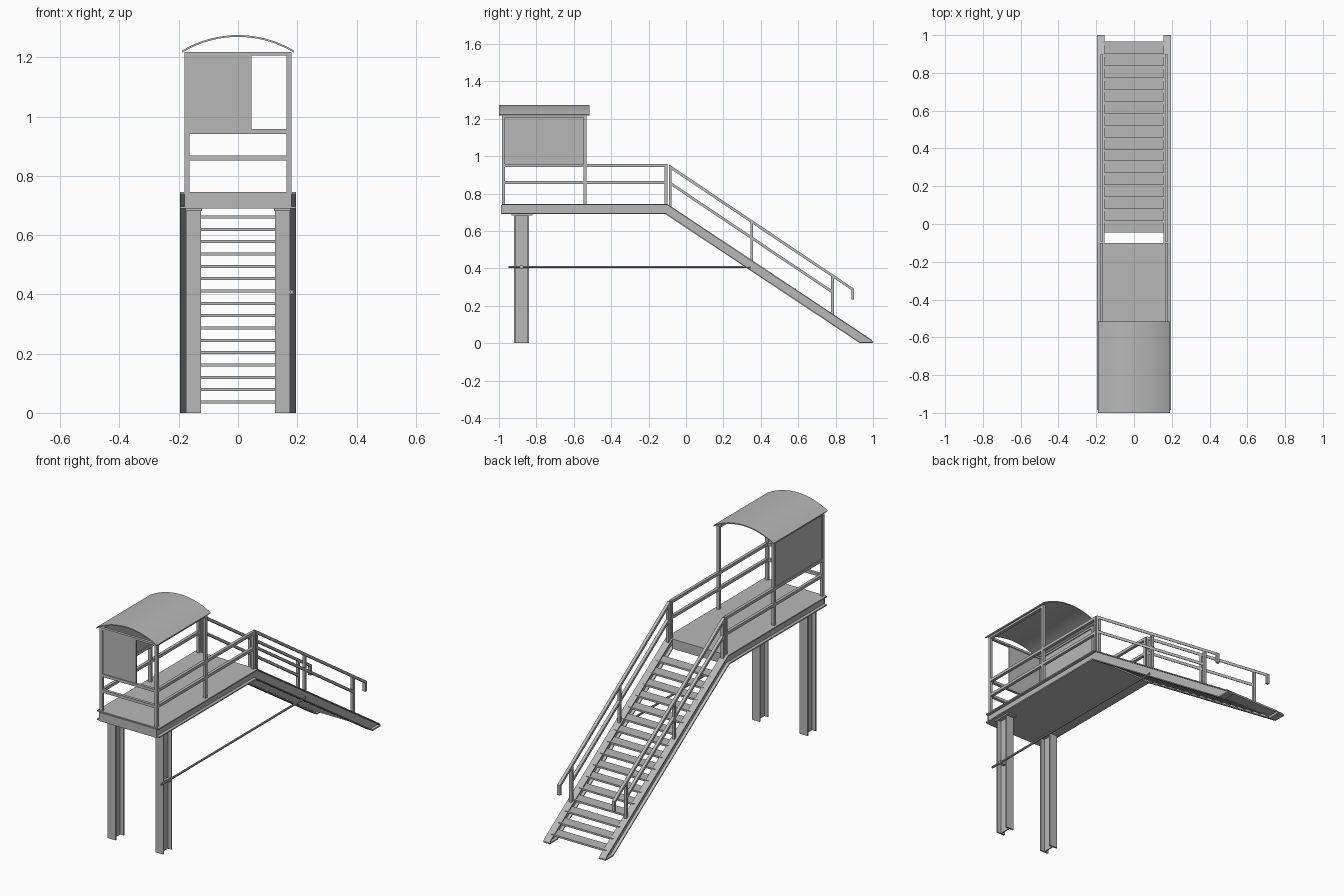
import bpy
import math

cube = bpy.data.objects.get("Cube")
if cube:
    bpy.data.objects.remove(cube, do_unlink=True)

# Single painted steel colour
steel = bpy.data.materials.new("grey steel")
steel.use_nodes = True
GREY = (0.48, 0.48, 0.48, 1)
steel.diffuse_color = GREY
steel.node_tree.nodes["Principled BSDF"].inputs["Base Color"].default_value = GREY


def prism(name, outline, lo, hi, axis="x"):
    """Extrude an outline along x (outline is y,z), y (x,z) or z (x,y)."""
    place = {"x": lambda p, t: (t, p[0], p[1]),
             "y": lambda p, t: (p[0], t, p[1]),
             "z": lambda p, t: (p[0], p[1], t)}[axis]
    area = sum(a[0] * b[1] - b[0] * a[1]
               for a, b in zip(outline, outline[1:] + outline[:1]))
    if (area > 0) == (axis == "y"):
        outline = outline[::-1]
    n = len(outline)
    verts = [place(p, t) for t in (lo, hi) for p in outline]
    faces = [tuple(reversed(range(n))), tuple(range(n, 2 * n))]
    faces += [(i, (i + 1) % n, n + (i + 1) % n, n + i) for i in range(n)]
    mesh = bpy.data.meshes.new(name)
    mesh.from_pydata(verts, [], faces)
    mesh.materials.append(steel)
    obj = bpy.data.objects.new(name, mesh)
    bpy.context.collection.objects.link(obj)
    return obj


def box(name, x, y, z):
    return prism(name, [(x[0], y[0]), (x[1], y[0]), (x[1], y[1]), (x[0], y[1])],
                 z[0], z[1], "z")


def strip(path, depth):
    """Band of constant vertical depth hanging below a path."""
    return path + [(y, z - depth) for y, z in reversed(path)]


def both(name, outline, lo, hi):
    """Mirrored pair of side parts."""
    prism("left_" + name, outline, lo, hi)
    prism("right_" + name, outline, -hi, -lo)


def rect(y, z):
    return [(y[0], z[0]), (y[1], z[0]), (y[1], z[1]), (y[0], z[1])]


FRONT, BEND = -0.985, -0.1
TOP, BASE = 0.745, 0.69
RAIL_IN, RAIL_OUT = 0.163, 0.18

# Bent I-beams carrying the platform and the stair
top_path = [(FRONT, TOP), (BEND, TOP), (0.988, 0.022), (1.0, 0.008)]
low_path = [(FRONT, BASE + 0.007), (BEND - 0.01, BASE + 0.007), (0.93, 0.007), (1.0, 0.007)]
both("beam_web", top_path + [(1.0, 0), (0.93, 0), (BEND - 0.01, BASE), (FRONT, BASE)],
     0.172, 0.178)
both("beam_top_flange", strip(top_path, 0.007), 0.155, 0.195)
both("beam_bottom_flange", strip(low_path, 0.007), 0.155, 0.195)

# Platform deck and front end plate
box("deck", (-0.156, 0.156), (FRONT, BEND), (BASE, TOP))
box("deck_front_plate", (-0.18, 0.18), (FRONT - 0.005, FRONT), (BASE, TOP - 0.006))

# Stair treads
for i in range(16):
    y, z = 0.932 - i * 0.063, 0.032 + i * 0.0416
    box(f"tread_{i + 1}", (-0.173, 0.173), (y - 0.033, y + 0.033), (z, z + 0.01))

# I-section legs with head plates
both("leg_head_plate", rect((-0.932, -0.822), (0.682, BASE)), 0.122, 0.178)
both("leg_front_flange", rect((-0.92, -0.912), (0, 0.682)), 0.125, 0.175)
both("leg_back_flange", rect((-0.848, -0.84), (0, 0.682)), 0.125, 0.175)
both("leg_web", rect((-0.912, -0.848), (0, 0.682)), 0.147, 0.153)

# Platform railings and shelter posts
for name, y, height in (("front_post", -0.975, 1.218), ("shelter_back_post", -0.54, 1.218),
                        ("platform_end_post", -0.108, 0.957)):
    both(name, rect((y - 0.008, y + 0.008), (TOP, height)), RAIL_IN, RAIL_OUT)
for name, z in (("mid_rail", 0.86), ("top_rail", 0.95)):
    span = (z - 0.008, z + 0.008)
    both("side_" + name, rect((-0.967, -0.116), span), RAIL_IN, RAIL_OUT)
    box("front_" + name, (-RAIL_IN, RAIL_IN), (-0.983, -0.967), span)

# Stair railings, the top one turning down at its end
both("stair_top_rail",
     [(-0.092, 0.957), (0.898, 0.292), (0.898, 0.235), (0.885, 0.235),
      (0.885, 0.284), (-0.092, 0.939)], RAIL_IN, RAIL_OUT)
both("stair_mid_rail", strip([(-0.08, 0.861), (0.78, 0.284)], 0.017), RAIL_IN, RAIL_OUT)
for name, y, foot, head in (("upper", -0.085, 0.73, 0.945), ("middle", 0.352, 0.44, 0.65),
                            ("lower", 0.783, 0.15, 0.36)):
    both(f"stair_{name}_post", rect((y - 0.007, y + 0.007), (foot, head)), RAIL_IN, RAIL_OUT)

# Shelter frame and wall panels
both("shelter_side_bar", rect((-0.967, -0.548), (1.206, 1.218)), RAIL_IN, RAIL_OUT)
box("shelter_front_bar", (-RAIL_IN, RAIL_IN), (-0.983, -0.967), (1.206, 1.218))
box("front_panel", (-RAIL_IN, 0.045), (-0.978, -0.972), (0.958, 1.206))
box("right_panel", (-0.175, -0.169), (-0.967, -0.548), (0.958, 1.206))

# Curved sheet roof
RADIUS, HALF = 0.367, math.asin(0.19 / 0.367)
angles = [HALF * (i / 12 - 1) for i in range(25)]


def arc(r):
    return [(r * math.sin(a), 1.275 - RADIUS + r * math.cos(a)) for a in angles]


roof = prism("roof", arc(RADIUS) + arc(RADIUS - 0.006)[::-1], -1.0, -0.515, "y")
bpy.ops.object.select_all(action="DESELECT")
roof.select_set(True)
bpy.context.view_layer.objects.active = roof
bpy.ops.object.shade_smooth_by_angle(angle=math.radians(30))

# Conduit from the leg to the stair, with its clamp
ring = [(0.181 + 0.006 * math.cos(k * math.tau / 8), 0.408 + 0.006 * math.sin(k * math.tau / 8))
        for k in range(8)]
prism("conduit", ring, -0.95, 0.345, "y")
box("conduit_clamp", (0.15, 0.189), (-0.888, -0.872), (0.4, 0.416))
